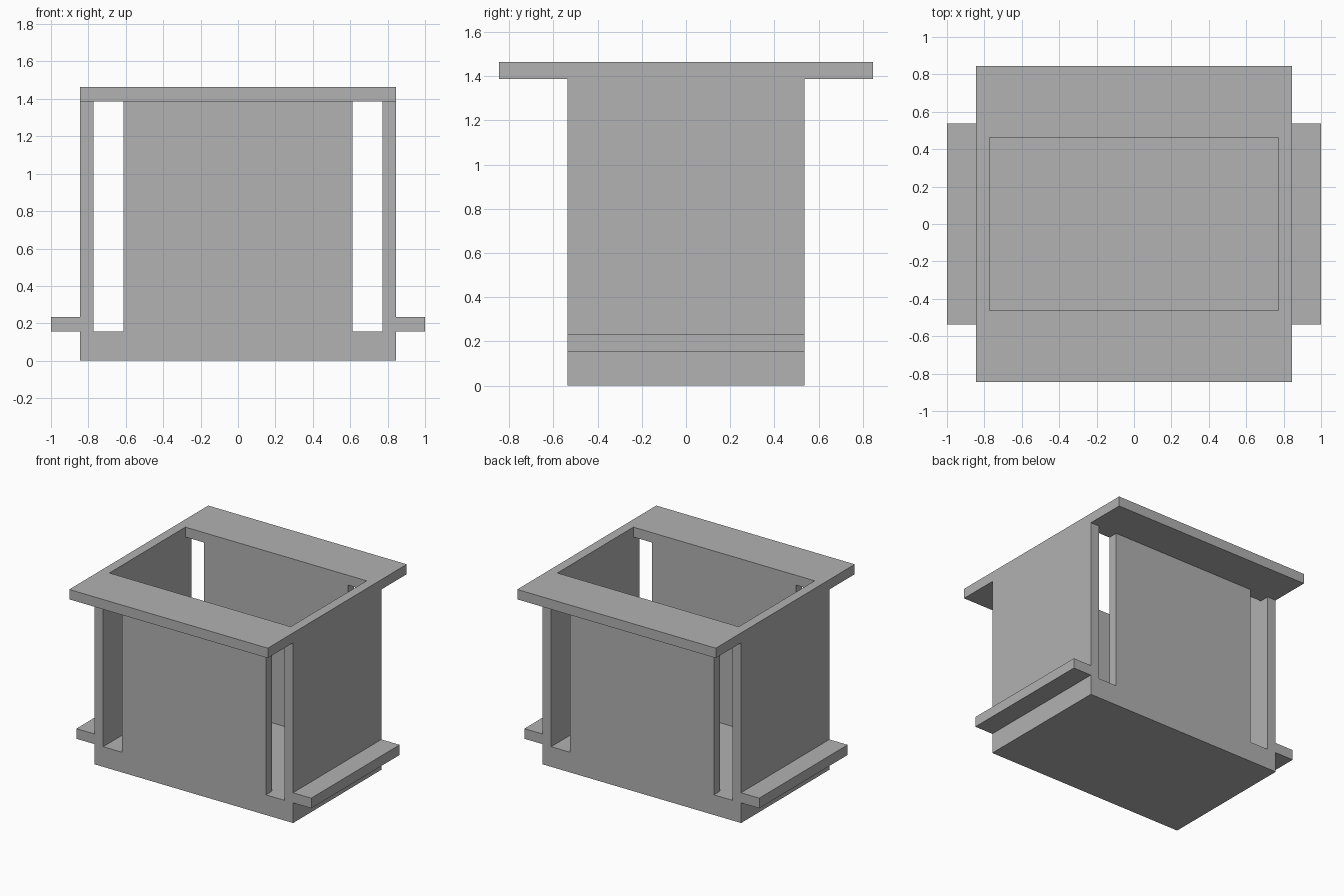
import bpy
import bmesh
from mathutils import Vector

cube = bpy.data.objects.get("Cube")
if cube:
    bpy.data.objects.remove(cube, do_unlink=True)

grey = bpy.data.materials.new("mid_grey")
grey.use_nodes = True
colour = (0.445, 0.445, 0.445, 1)
grey.diffuse_color = colour
grey.node_tree.nodes["Principled BSDF"].inputs["Base Color"].default_value = colour

# Shared dimensions
WALL_X, WALL_Y = 0.845, 0.537   # outer half sizes of the box
IN_X, IN_Y = 0.772, 0.462       # inner half sizes
PANEL_X = 0.613                 # half width of front and back panels
FLOOR, RIM, TOP = 0.155, 1.387, 1.463
LEDGE_TOP = 0.233


def extruded(name, points, faces, offset):
    """Extrude flat faces by an offset into a closed solid."""
    bm = bmesh.new()
    verts = [bm.verts.new(p) for p in points]
    flat = [bm.faces.new([verts[i] for i in f]) for f in faces]
    result = bmesh.ops.extrude_face_region(bm, geom=flat, use_keep_orig=True)
    moved = [v for v in result["geom"] if isinstance(v, bmesh.types.BMVert)]
    bmesh.ops.translate(bm, verts=moved, vec=Vector(offset))
    bmesh.ops.recalc_face_normals(bm, faces=bm.faces)
    mesh = bpy.data.meshes.new(name)
    bm.to_mesh(mesh)
    bm.free()
    mesh.materials.append(grey)
    obj = bpy.data.objects.new(name, mesh)
    bpy.context.collection.objects.link(obj)
    return obj


def rectangle(x, y, z):
    return [(-x, -y, z), (x, -y, z), (x, y, z), (-x, y, z)]


# Floor, end walls and side ledges: one mirrored profile run front to back
half = [(WALL_X, 0), (WALL_X, FLOOR), (1, FLOOR), (1, LEDGE_TOP),
        (WALL_X, LEDGE_TOP), (WALL_X, RIM), (IN_X, RIM), (IN_X, FLOOR)]
profile = half + [(-x, z) for x, z in reversed(half)]
extruded("floor_and_end_walls", [(x, -WALL_Y, z) for x, z in profile],
         [range(len(profile))], (0, 2 * WALL_Y, 0))

# Front and back panels, leaving a tall slot at each end
for name, side in (("front_panel", -1), ("back_panel", 1)):
    corners = [(-PANEL_X, FLOOR), (PANEL_X, FLOOR), (PANEL_X, RIM), (-PANEL_X, RIM)]
    extruded(name, [(x, side * WALL_Y, z) for x, z in corners],
             [range(4)], (0, side * (IN_Y - WALL_Y), 0))

# Wide square rim with a rectangular opening
ring = [(i, (i + 1) % 4, 4 + (i + 1) % 4, 4 + i) for i in range(4)]
extruded("top_rim", rectangle(WALL_X, WALL_X, RIM) + rectangle(IN_X, IN_Y, RIM),
         ring, (0, 0, TOP - RIM))
